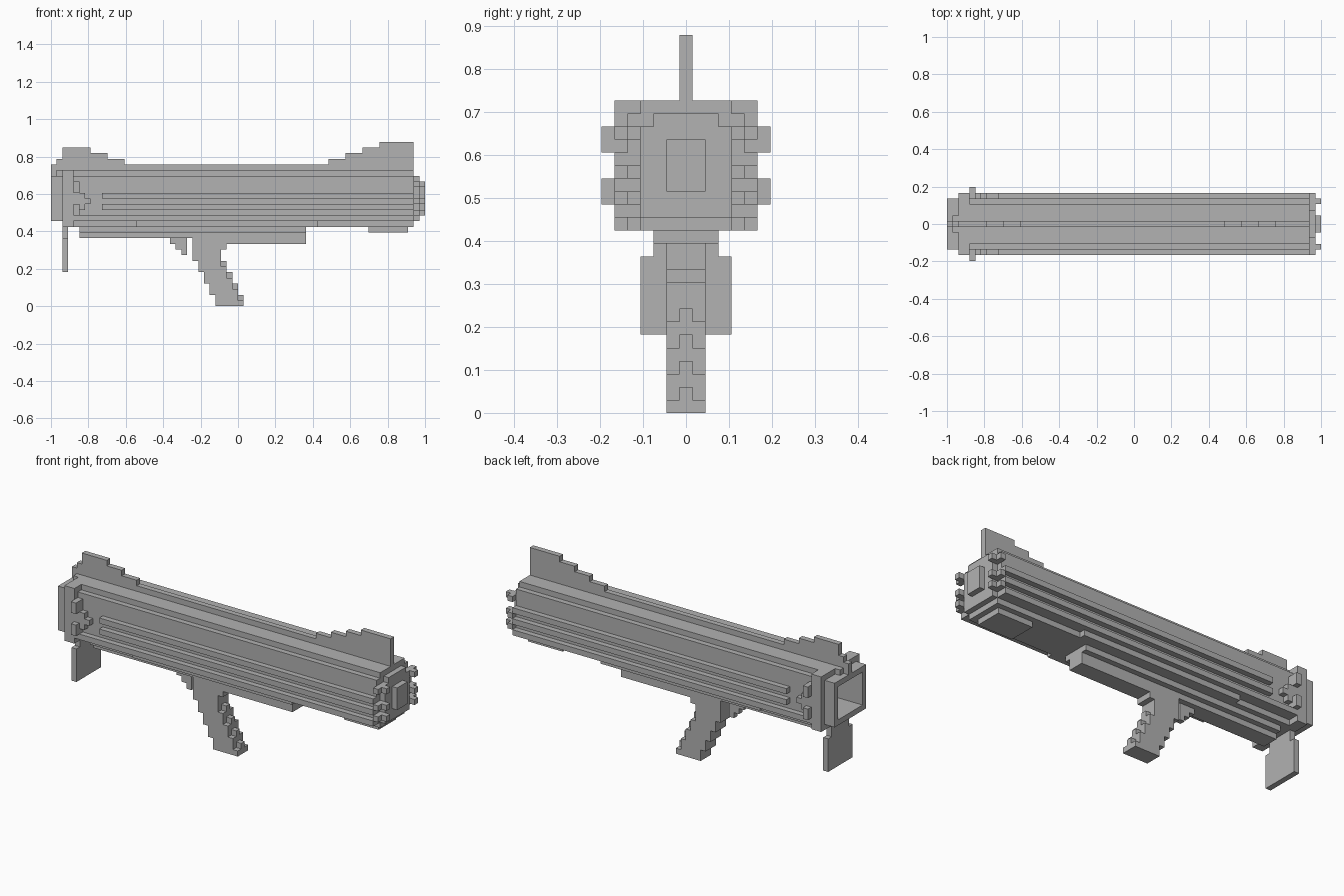
import bpy, bmesh

old = bpy.data.objects.get("Cube")
if old:
    bpy.data.objects.remove(old, do_unlink=True)

U = 1 / 33  # size of one block; x counts from the open end, z from the ground

grey = bpy.data.materials.new("plain grey")
grey.use_nodes = True
grey.diffuse_color = (0.445, 0.445, 0.445, 1)
grey.node_tree.nodes["Principled BSDF"].inputs["Base Color"].default_value = grey.diffuse_color


def part(name, boxes):
    """One object from boxes (x0, x1, y0, y1, z0, z1) in block units."""
    bm = bmesh.new()
    for x0, x1, y0, y1, z0, z1 in boxes:
        for v in bmesh.ops.create_cube(bm, size=1)["verts"]:
            v.co.x = (x1 if v.co.x > 0 else x0) * U - 1
            v.co.y = (y1 if v.co.y > 0 else y0) * U
            v.co.z = (z1 if v.co.z > 0 else z0) * U
    mesh = bpy.data.meshes.new(name)
    bm.to_mesh(mesh)
    bm.free()
    mesh.materials.append(grey)
    obj = bpy.data.objects.new(name, mesh)
    bpy.context.collection.objects.link(obj)
    return obj


def mid(x0, x1, half, z0, z1):
    """Box centred on the middle plane."""
    return (x0, x1, -half, half, z0, z1)


def both(x0, x1, y0, y1, z0, z1):
    """The same box on both sides."""
    return [(x0, x1, y0, y1, z0, z1), (x0, x1, -y1, -y0, z0, z1)]


BORE, LOW, HIGH = 3.5, 16, 22


def ring(x0, x1, half, z0, z1):
    """Rectangular frame around the bore."""
    return [mid(x0, x1, half, z0, LOW), mid(x0, x1, half, HIGH, z1)] + both(x0, x1, BORE, half, LOW, HIGH)


# Hollow tube with its stepped top, lower ledges and underside
part("tube", ring(4, 64, 4.5, 15, 23) + [mid(4, 64, 3.5, 23, 24), mid(4, 64, 3.5, 14, 15)])
part("lower_ledges", both(4, 64, 4.5, 5.5, 15, 16))
part("side_rails", [b for z in (17, 19) for b in both(9, 64, 4.5, 5.5, z, z + 1)])
part("lower_side_panels", both(15, 47, 3.5, 4.5, 14, 15))

# Open end: frame, flange and the block under the fin
part("open_end_frame", ring(0, 2, 4.5, 15, 23) + [mid(1, 2, 1.5, 23, 24)])
part("flange", ring(2, 4, 5.5, 14, 24))

# Stepped fin along the top
steps = [(0, 25), (1, 26), (2, 28), (7, 27), (10, 26), (13, 25),
         (49, 26), (52, 27), (55, 28), (58, 29), (64, 0)]
part("top_fin", [mid(a[0], b[0], 0.5, 23, a[1]) for a, b in zip(steps, steps[1:])])

# Clips behind the flange
clips = both(4, 5, 4.5, 5.5, 16, 22) + both(5, 6, 4.5, 5.5, 17, 20) + both(6, 7, 4.5, 5.5, 18, 19)
for z in (16, 20):
    clips += both(4, 5, 5.5, 6.5, z, z + 2)
part("flange_clips", clips)

# Closed end: stepped plate, centre block and hooks
part("end_plate", [mid(64, 65, 3.5, 16, 22), mid(64, 65, 2.5, 22, 23), mid(64, 65, 3.5, 15, 16)])
part("end_block", [mid(65, 66, 1.5, 17, 21)])
hooks = []
for z in (16, 18, 21):
    hooks += both(64, 65, 3.5, 5.5, z, z + 1) + both(65, 66, 3.5, 4.5, z, z + 1)
part("end_hooks", hooks)

# Underside
part("handguard", [mid(5, 45, 2.5, 13, 14), mid(5, 45, 1.5, 12, 13), mid(32, 45, 1.5, 11, 12)])
part("end_keel", [mid(56, 63, 2.5, 13, 14)])
part("hanging_plate", [mid(2, 3, 3.5, 6, 12), mid(2, 3, 2.5, 12, 14)])
part("trigger", [mid(21 + i, 24, 0.5, 11 - i, 12 - i) for i in range(3)])

# Slanted grip with a raised middle on each step
grip = [mid(25, 30, 1.5, 8, 12), mid(30, 31, 1.5, 10, 12), mid(31, 32, 1.5, 11, 12)]
for k in range(4):
    left, right, z = 29 - k, 34 - k, 2 * k
    grip += [mid(left, right, 1.5, z, z + 1), mid(left, right - 1, 1.5, z + 1, z + 2),
             mid(right - 1, right, 0.5, z + 1, z + 2)]
part("grip", grip)
